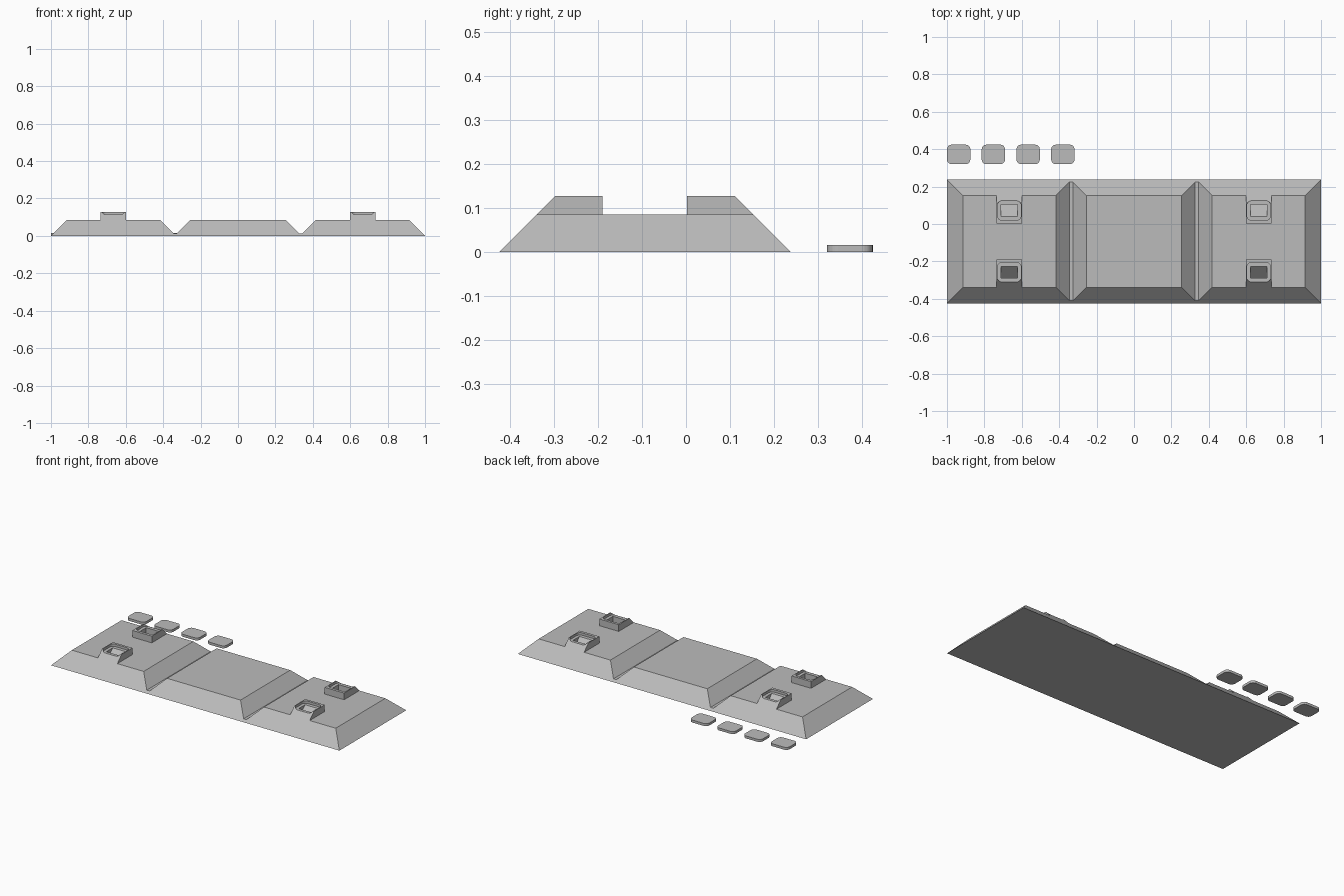
import bpy, bmesh, math

cube = bpy.data.objects.get("Cube")
if cube:
    bpy.data.objects.remove(cube, do_unlink=True)

grey = bpy.data.materials.new("plain grey")
grey.use_nodes = True
grey.diffuse_color = (0.5, 0.5, 0.5, 1)
grey.node_tree.nodes["Principled BSDF"].inputs["Base Color"].default_value = (0.5, 0.5, 0.5, 1)

FRONT, BACK = -0.424, 0.238        # footprint in y
MID = (FRONT + BACK) / 2           # mirror line between front and back housings
DECK, TOP, SEAT, GROOVE = 0.085, 0.127, 0.112, 0.014


def prism(name, outline, axis, lo, hi):
    """Extrude a 2D outline along an axis; the outline uses the other two axes in order."""
    def point(p, t):
        p = list(p)
        p.insert("xyz".index(axis), t)
        return p
    bm = bmesh.new()
    a = [bm.verts.new(point(p, lo)) for p in outline]
    b = [bm.verts.new(point(p, hi)) for p in outline]
    bm.faces.new(a)
    bm.faces.new(b)
    for i in range(len(a)):
        j = (i + 1) % len(a)
        bm.faces.new((a[i], a[j], b[j], b[i]))
    bmesh.ops.recalc_face_normals(bm, faces=bm.faces)
    mesh = bpy.data.meshes.new(name)
    bm.to_mesh(mesh)
    bm.free()
    obj = bpy.data.objects.new(name, mesh)
    bpy.context.collection.objects.link(obj)
    mesh.materials.append(grey)
    return obj


def rounded(x, y, w, d, r=0.025, n=6):
    """Outline of a rounded rectangle centred on x, y."""
    pts = []
    for k, (sx, sy) in enumerate(((1, 1), (-1, 1), (-1, -1), (1, -1))):
        for i in range(n + 1):
            t = math.pi / 2 * (k + i / n)
            pts.append((x + sx * (w / 2 - r) + r * math.cos(t),
                        y + sy * (d / 2 - r) + r * math.sin(t)))
    return pts


def combine(target, tool, operation):
    """Apply a boolean and remove the tool."""
    tool.hide_render = True
    mod = target.modifiers.new("cut", "BOOLEAN")
    mod.operation, mod.solver, mod.object = operation, "EXACT", tool
    bpy.context.view_layer.objects.active = target
    bpy.ops.object.modifier_apply(modifier=mod.name)
    bpy.data.objects.remove(tool, do_unlink=True)


# Hull: three raised decks with two grooves, as a profile along the length
half = [(0.255, DECK), (0.255 + DECK - GROOVE, GROOVE), (0.346, GROOVE),
        (0.346 + DECK - GROOVE, DECK), (1 - DECK, DECK), (1, 0)]
profile = half + [(-x, z) for x, z in reversed(half)]
hull = prism("hull", profile, "y", -0.6, 0.6)

# Four housings standing on the outer decks
for x in (-0.667, 0.667):
    for lo, hi in ((-0.55, -0.19), (0.002, 0.55)):
        block = [(x - 0.0675, lo), (x + 0.0675, lo), (x + 0.0675, hi), (x - 0.0675, hi)]
        combine(hull, prism("housing", block, "z", 0.03, TOP), "UNION")

# Sloped front and back of the hull and housings
slopes = [(FRONT - 0.1, -0.1), (BACK + 0.1, -0.1), (BACK - 0.2, 0.2), (FRONT + 0.2, 0.2)]
combine(hull, prism("slopes", slopes, "x", -1.3, 1.3), "INTERSECT")

# Lid seat and wedge-shaped pocket in each housing
for x in (-0.667, 0.667):
    for s in (1, -1):
        seat = rounded(x, MID - s * 0.165, 0.125, 0.106)
        combine(hull, prism("lid_seat", seat, "z", SEAT, TOP + 0.05), "DIFFERENCE")
        wedge = [(-0.217, 0.122), (-0.29, 0.122), (-0.29, 0.049)]
        wedge = [(MID + s * (y - MID), z) for y, z in wedge]
        combine(hull, prism("pocket", wedge, "x", x - 0.043, x + 0.043), "DIFFERENCE")

# Four loose lids behind the hull
for i in range(4):
    prism(f"lid_{i + 1}", rounded(-0.9375 + i * 0.1857, 0.372, 0.125, 0.104), "z", 0, 0.0155)
